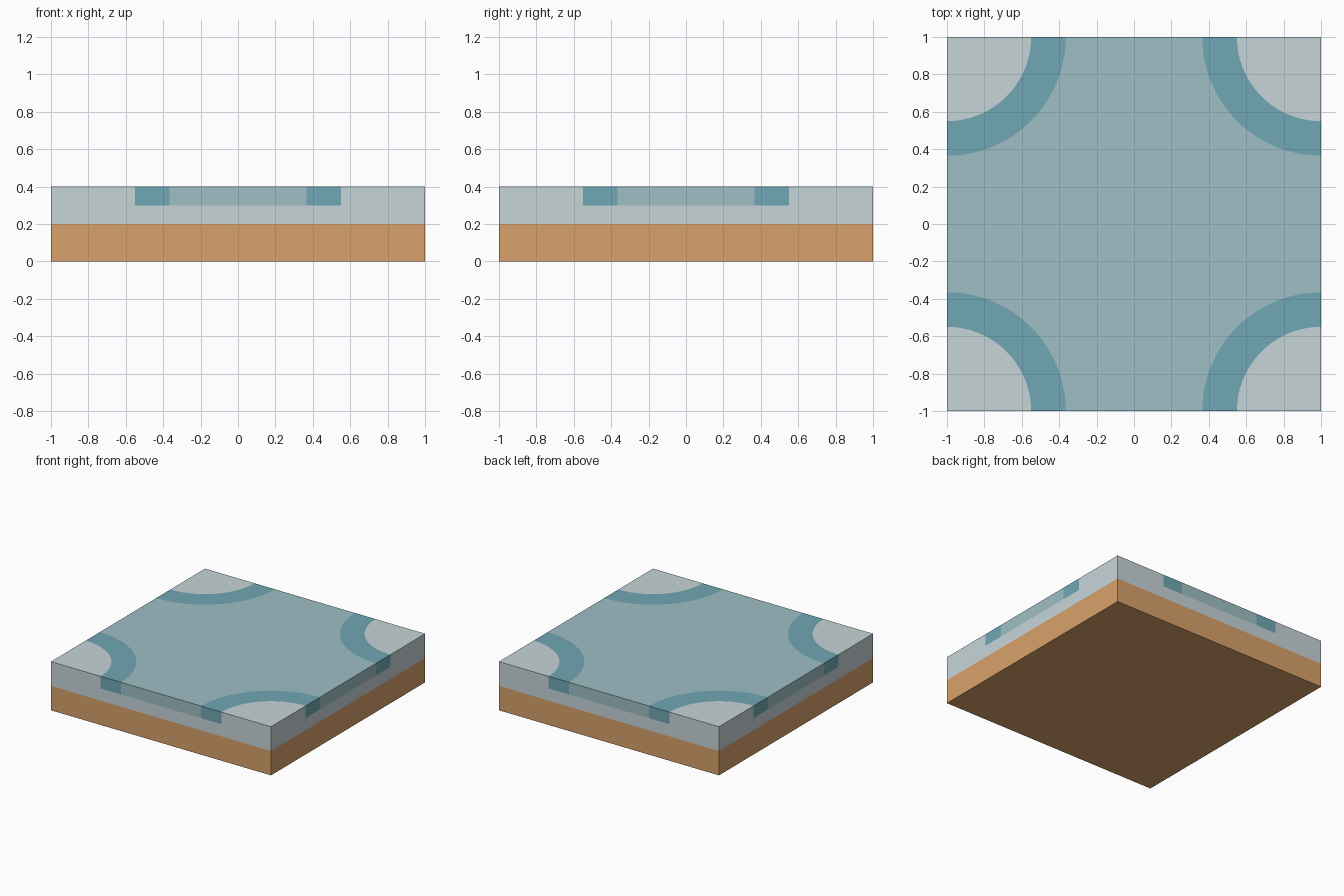
import bpy, bmesh, math

if "Cube" in bpy.data.objects:
    bpy.data.objects.remove(bpy.data.objects["Cube"])

R_IN, R_OUT, SEG = 0.45, 0.635, 24
SQUARE = [(-1, -1), (1, -1), (1, 1), (-1, 1)]


def material(name, srgb):
    m = bpy.data.materials.new(name)
    m.diffuse_color = [((c / 255 + 0.055) / 1.055) ** 2.4 for c in srgb] + [1]
    m.use_nodes = True
    m.node_tree.nodes["Principled BSDF"].inputs["Base Color"].default_value = m.diffuse_color
    return m


def turn(pts, k):
    """Rotate points by k exact quarter turns."""
    for _ in range(k):
        pts = [(-y, x) for x, y in pts]
    return pts


def arc(r):
    """Quarter arc around the (1, 1) corner, ending exactly on the tile border."""
    mid = [(1 + r * math.cos(a), 1 + r * math.sin(a))
           for a in (math.pi * (1 + 0.5 * i / SEG) for i in range(1, SEG))]
    return [(1 - r, 1)] + mid + [(1, 1 - r)]


def on_border(p, q):
    return any(p[i] == q[i] and abs(p[i]) == 1 for i in (0, 1))


def skin(name, pieces, mat):
    """Each piece: (outline, z0, z1, top, bottom); walls only along the tile border."""
    bm = bmesh.new()
    for pts, z0, z1, top, bottom in pieces:
        lo = [bm.verts.new((x, y, z0)) for x, y in pts]
        hi = [bm.verts.new((x, y, z1)) for x, y in pts]
        if top:
            bm.faces.new(hi)
        if bottom:
            bm.faces.new(lo[::-1])
        for i in range(len(pts)):
            j = (i + 1) % len(pts)
            if on_border(pts[i], pts[j]):
                bm.faces.new((lo[i], lo[j], hi[j], hi[i]))
    bmesh.ops.remove_doubles(bm, verts=bm.verts, dist=1e-5)
    loose = [v for v in bm.verts if not v.link_faces]
    bmesh.ops.delete(bm, geom=loose, context='VERTS')
    me = bpy.data.meshes.new(name)
    bm.to_mesh(me)
    bm.free()
    me.materials.append(mat)
    ob = bpy.data.objects.new(name, me)
    bpy.context.collection.objects.link(ob)


dirt = material("dirt", (217, 162, 107))
snow = material("snow", (199, 213, 217))
ice = material("ice", (159, 191, 198))
ice_edge = material("ice_edge", (112, 167, 181))

# Earth layer at the bottom
skin("dirt_base", [(SQUARE, 0, 0.2, False, True)], dirt)

# Snow band with four quarter-round corner banks
corner = [(1, 1)] + arc(R_IN)
skin("snow_layer", [(SQUARE, 0.2, 0.3, False, False)] +
     [(turn(corner, k), 0.3, 0.4, True, False) for k in range(4)], snow)

# Darker curved rims around the corner banks
rim = arc(R_OUT) + arc(R_IN)[::-1]
skin("ice_rims", [(turn(rim, k), 0.3, 0.4, True, False) for k in range(4)], ice_edge)

# Ice crossing that fills the middle
outline = [p for k in range(4) for p in turn(arc(R_OUT)[::-1], k)]
skin("ice_crossing", [(outline, 0.3, 0.4, True, False)], ice)
